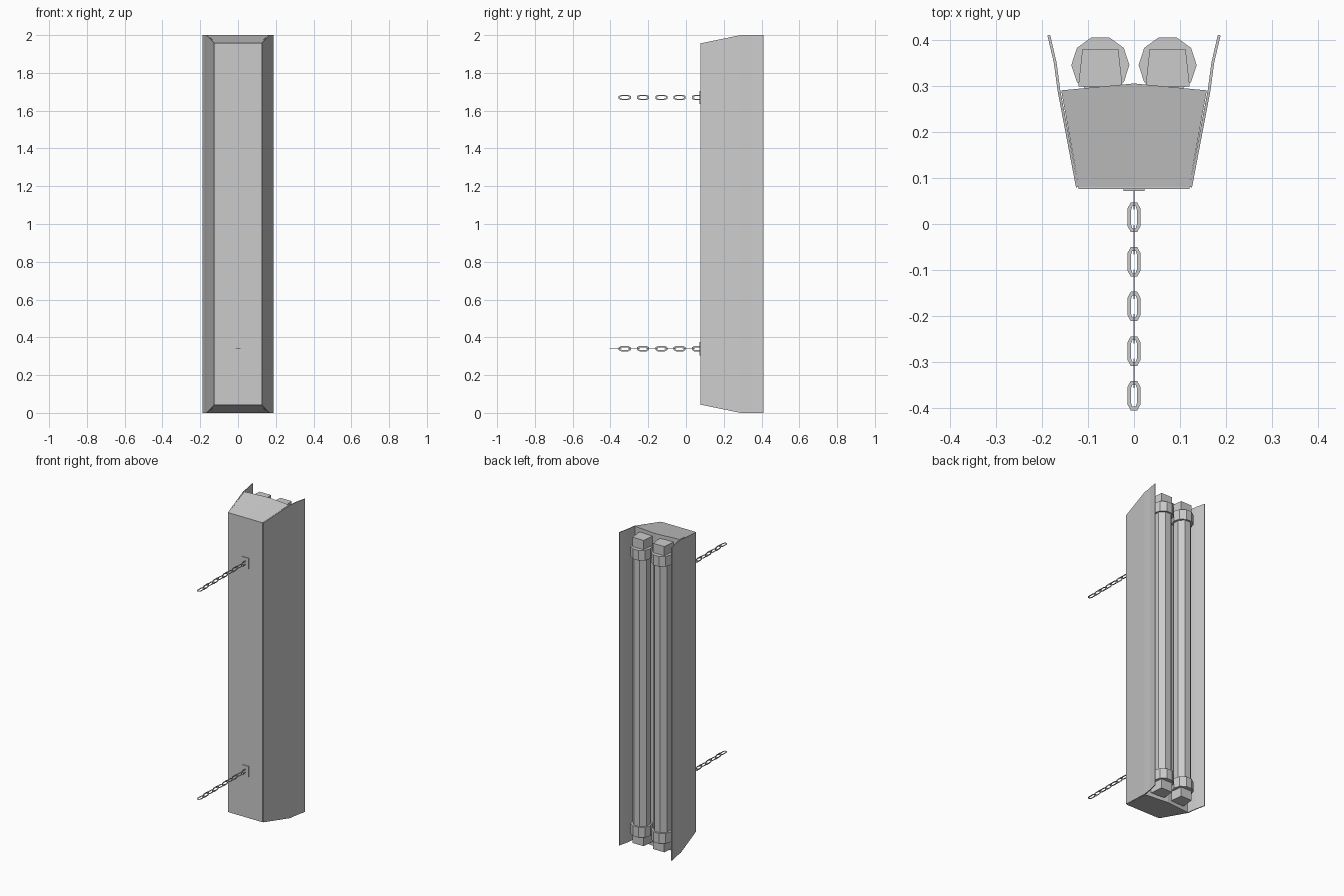
import bpy, bmesh, math
from mathutils import Matrix, Vector

cube = bpy.data.objects.get("Cube")
if cube:
    bpy.data.objects.remove(cube, do_unlink=True)

grey = bpy.data.materials.new("light grey")
grey.use_nodes = True
GREY = (0.6, 0.6, 0.6, 1)
grey.diffuse_color = GREY
grey.node_tree.nodes["Principled BSDF"].inputs["Base Color"].default_value = GREY


def finish(name, bm):
    bmesh.ops.recalc_face_normals(bm, faces=bm.faces)
    mesh = bpy.data.meshes.new(name)
    bm.to_mesh(mesh)
    bm.free()
    mesh.materials.append(grey)
    obj = bpy.data.objects.new(name, mesh)
    bpy.context.collection.objects.link(obj)
    return obj


def end_inset(y):
    """How far the sloped ends sit in from the full height at depth y."""
    return max(0.0, 0.043 * (0.29 - y) / 0.21)


def prism(name, outline, low, high):
    """Vertical prism; low and high give the end heights for a depth y."""
    bm = bmesh.new()
    bottom = [bm.verts.new((x, y, low(y))) for x, y in outline]
    top = [bm.verts.new((x, y, high(y))) for x, y in outline]
    bm.faces.new(bottom)
    bm.faces.new(top)
    n = len(outline)
    for i in range(n):
        j = (i + 1) % n
        bm.faces.new((bottom[i], bottom[j], top[j], top[i]))
    return finish(name, bm)


def box(name, center, size):
    bm = bmesh.new()
    bmesh.ops.create_cube(bm, size=1, matrix=Matrix.Translation(center) @ Matrix.Diagonal((*size, 1)))
    return finish(name, bm)


# Housing: two tapered halves meeting at a shallow ridge behind the tubes
for side, label in ((-1, "right"), (1, "left")):
    prism(f"housing_{label}",
          [(0, 0.08), (side * 0.12, 0.08), (side * 0.158, 0.29), (0, 0.305)],
          end_inset, lambda y: 2 - end_inset(y))

# Mounting face
box("mounting_face", (0, 0.079, 1), (0.24, 0.006, 1.914))

# Flared reflector sides
wall_path = [(0.123, 0.08), (0.163, 0.29), (0.171, 0.35), (0.185, 0.41)]
for side, label in ((-1, "right"), (1, "left")):
    bm = bmesh.new()
    columns = [(bm.verts.new((side * x, y, end_inset(y))),
                bm.verts.new((side * x, y, 2 - end_inset(y)))) for x, y in wall_path]
    for a, b in zip(columns, columns[1:]):
        bm.faces.new((a[0], b[0], b[1], a[1]))
    wall = finish(f"reflector_{label}", bm)
    solid = wall.modifiers.new("thickness", "SOLIDIFY")
    solid.thickness = 0.006
    solid.offset = 0


# Lamp tubes with collars and end sockets
def cylinder(name, x, y, z, radius, depth, sides):
    bm = bmesh.new()
    spot = Matrix.Translation((x, y, z)) @ Matrix.Rotation(math.pi / sides, 4, "Z")
    bmesh.ops.create_cone(bm, cap_ends=True, segments=sides, radius1=radius,
                          radius2=radius, depth=depth, matrix=spot)
    return finish(name, bm)


for side, label in ((-1, "right"), (1, "left")):
    x, y = side * 0.073, 0.345
    cylinder(f"tube_{label}", x, y, 1, 0.052, 1.76, 8)
    for end, place in ((-1, "lower"), (1, "upper")):
        cylinder(f"collar_{label}_{place}", x, y, 1 + end * 0.885, 0.063, 0.065, 10)
        z0, z1 = sorted((1 + end * 0.91, 1 + end * 0.977))
        prism(f"socket_{label}_{place}",
              [(x - 0.048, 0.298), (x + 0.048, 0.298), (x + 0.039, 0.38), (x - 0.039, 0.38)],
              lambda y: z0, lambda y: z1)


# Hanging chains of flat links turned alternately
def link(name, y, z, upright):
    bm = bmesh.new()
    rings = []
    for width, length in ((0.014, 0.032), (0.007, 0.024)):
        outline = [(s * width * w, t * length * l)
                   for s, t, pair in ((1, 1, ((1, 0.6), (0.5, 1))), (-1, 1, ((0.5, 1), (1, 0.6))),
                                      (-1, -1, ((1, 0.6), (0.5, 1))), (1, -1, ((0.5, 1), (1, 0.6))))
                   for w, l in pair]
        rings.append([bm.verts.new((0, y + v, z + u) if upright else (u, y + v, z))
                      for u, v in outline])
    outer, inner = rings
    for i in range(len(outer)):
        j = (i + 1) % len(outer)
        bm.faces.new((outer[i], outer[j], inner[j], inner[i]))
    obj = finish(name, bm)
    solid = obj.modifiers.new("thickness", "SOLIDIFY")
    solid.thickness = 0.002
    solid.offset = 0


for z, place in ((0.34, "lower"), (1.67, "upper")):
    box(f"chain_plate_{place}", (0, 0.0755, z), (0.046, 0.007, 0.07))
    for i in range(10):
        link(f"chain_{place}_link_{i + 1}", 0.063 - i * 0.0484, z, i % 2 == 0)
